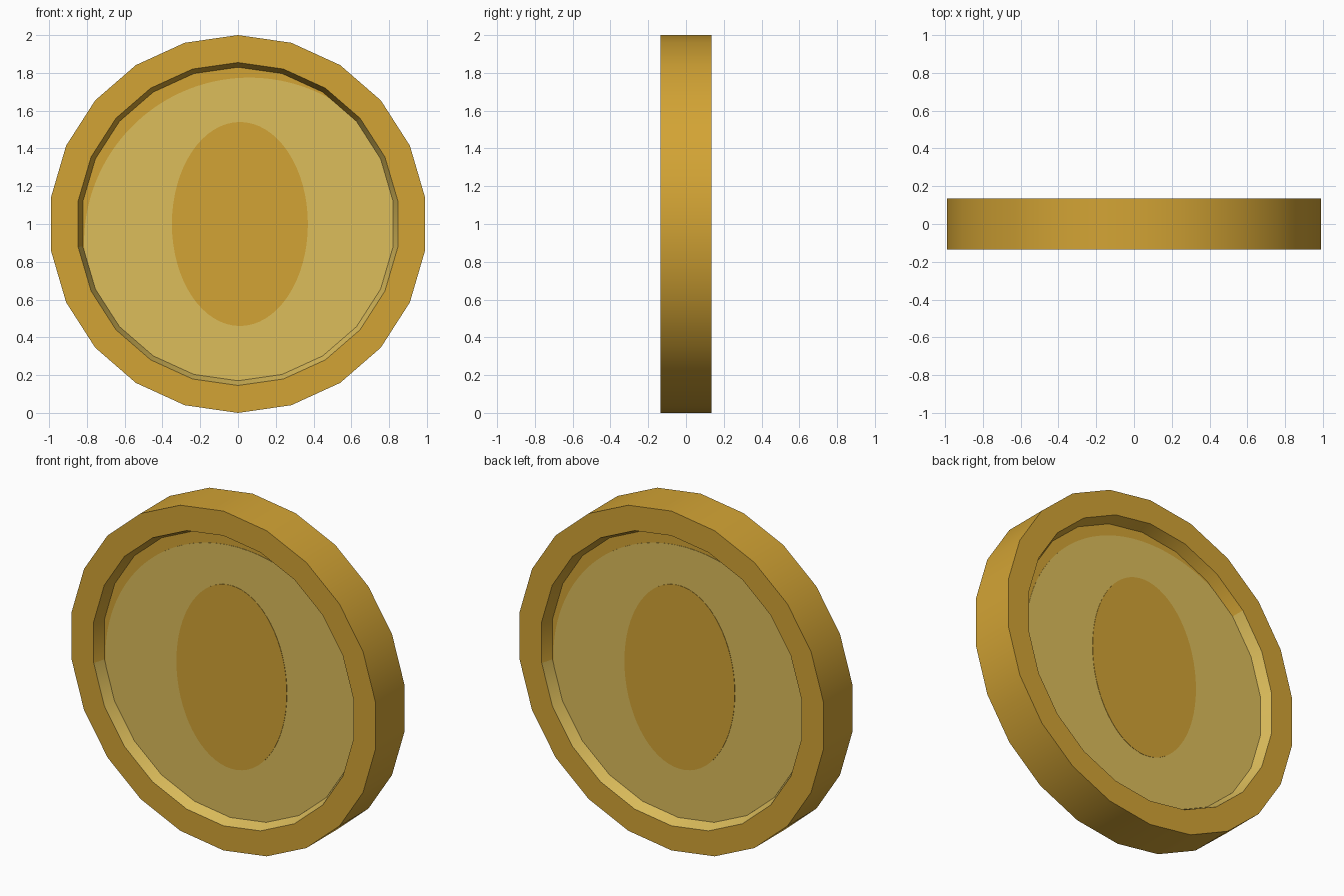
import bpy, bmesh, math

if "Cube" in bpy.data.objects:
    bpy.data.objects.remove(bpy.data.objects["Cube"])

SIDES = 22
R_FLOOR, R_LIP, R_OUT = 0.83, 0.855, 1.0
Y_FLOOR, Y_OUT = 0.07, 0.135
# pale painted disc, slightly off centre (x, z relative to the coin centre, radius)
DX, DZ, DR = 0.06, -0.10, 0.875


def material(name, rgb):
    m = bpy.data.materials.new(name)
    m.diffuse_color = (*rgb, 1)
    m.use_nodes = True
    m.node_tree.nodes["Principled BSDF"].inputs["Base Color"].default_value = m.diffuse_color
    return m


gold = material("gold", (0.65, 0.37, 0.035))
pale = material("pale gold", (0.72, 0.51, 0.105))


def finish(name, bm, mats):
    bmesh.ops.recalc_face_normals(bm, faces=bm.faces)
    me = bpy.data.meshes.new(name)
    bm.to_mesh(me)
    bm.free()
    for m in mats:
        me.materials.append(m)
    ob = bpy.data.objects.new(name, me)
    bpy.context.collection.objects.link(ob)
    return ob


# coin body: 22-sided profile with a recess on both faces
bm = bmesh.new()
profile = [(R_FLOOR, -Y_FLOOR), (R_LIP, -Y_OUT), (R_OUT, -Y_OUT),
           (R_OUT, Y_OUT), (R_LIP, Y_OUT), (R_FLOOR, Y_FLOOR)]
rings = []
for r, y in profile:
    rings.append([bm.verts.new((r * math.sin(2 * math.pi * i / SIDES), y,
                                1 + r * math.cos(2 * math.pi * i / SIDES)))
                  for i in range(SIDES)])
for k in range(len(rings) - 1):
    a, b = rings[k], rings[k + 1]
    for i in range(SIDES):
        j = (i + 1) % SIDES
        f = bm.faces.new((a[i], a[j], b[j], b[i]))
        # recess walls inside the pale disc are pale
        if k in (0, 4):
            c = f.calc_center_median()
            side = 1 if k == 0 else -1
            if math.hypot(side * c.x - DX, c.z - 1 - DZ) < DR:
                f.material_index = 1
bm.faces.new(rings[0])
bm.faces.new(rings[-1])
coin = finish("coin_body", bm, [gold, pale])
bpy.context.view_layer.objects.active = coin
coin.select_set(True)
bpy.ops.object.shade_smooth_by_angle(angle=math.radians(30))


def plate(name, outline, lift, mat, side):
    """Thin painted plate on a recess floor; side 1 is front, -1 is back."""
    bm = bmesh.new()
    y = -(Y_FLOOR + lift)
    f = bm.faces.new([bm.verts.new((side * x, side * y, 1 + z)) for x, z in outline])
    ext = bmesh.ops.extrude_face_region(bm, geom=[f])
    for v in ext["geom"]:
        if isinstance(v, bmesh.types.BMVert):
            v.co.y += side * 0.002
    bmesh.ops.delete(bm, geom=[f], context='FACES_ONLY') if not f.is_valid else None
    finish(name, bm, [mat])


def disc_point(a):
    """Nearest of the recess edge and the pale circle along direction a."""
    step = 2 * math.pi / SIDES
    edge = R_FLOOR * math.cos(step / 2) / math.cos(a % step - step / 2)
    s, c = math.sin(a), math.cos(a)
    d = DX * s + DZ * c
    circle = d + math.sqrt(d * d - DX * DX - DZ * DZ + DR * DR)
    r = min(edge, circle)
    return r * s, r * c


N = 132
disc = [disc_point(2 * math.pi * i / N) for i in range(N)]
# plain oval emblem in the middle of the disc
oval = [(0.01 + 0.36 * math.sin(2 * math.pi * i / 64),
         0.54 * math.cos(2 * math.pi * i / 64)) for i in range(64)]

for label, side in (("front", 1), ("back", -1)):
    plate(label + "_disc", disc, 0.002, pale, side)
    plate(label + "_emblem", oval, 0.004, gold, side)
